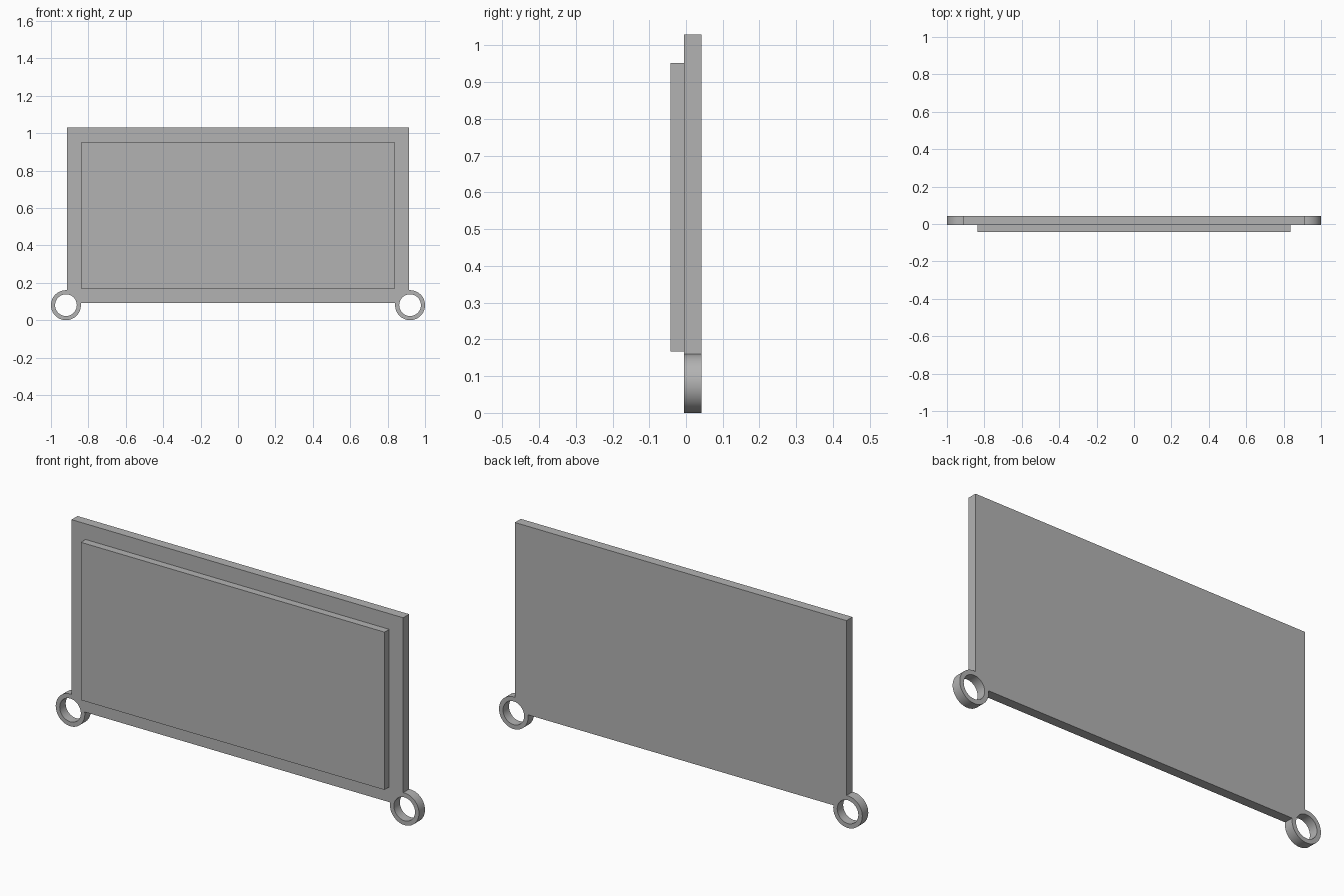
import bpy, bmesh, math

cube = bpy.data.objects.get("Cube")
if cube:
    bpy.data.objects.remove(cube, do_unlink=True)

# Main dimensions
HALF_W, BOTTOM, TOP = 0.913, 0.092, 1.03
FRONT, BACK = -0.005, 0.042
RING_X, RING_Z, RING_R, HOLE_R = 0.92, 0.08, 0.08, 0.058
STEPS = 64

grey = bpy.data.materials.new("plain grey")
grey.use_nodes = True
colour = (0.45, 0.45, 0.45, 1)
grey.diffuse_color = colour
grey.node_tree.nodes["Principled BSDF"].inputs["Base Color"].default_value = colour


def arc(radius, start, end, steps):
    """Points on an arc around the right-hand ring centre."""
    return [(RING_X + radius * math.cos(a), RING_Z + radius * math.sin(a))
            for a in (start + (end - start) * i / steps for i in range(steps + 1))]


def mirrored(points):
    return [(-x, z) for x, z in reversed(points)]


def slab(name, loops, front, back):
    """Fill closed x-z loops (outline and holes) and extrude them along y."""
    bm = bmesh.new()
    edges = []
    for loop in loops:
        verts = [bm.verts.new((x, front, z)) for x, z in loop]
        edges += [bm.edges.new((v, verts[i - 1])) for i, v in enumerate(verts)]
    bmesh.ops.triangle_fill(bm, edges=edges, use_beauty=True)
    result = bmesh.ops.extrude_face_region(bm, geom=bm.faces[:], use_keep_orig=True)
    moved = [g for g in result["geom"] if isinstance(g, bmesh.types.BMVert)]
    bmesh.ops.translate(bm, verts=moved, vec=(0, back - front, 0))
    bmesh.ops.recalc_face_normals(bm, faces=bm.faces[:])
    mesh = bpy.data.meshes.new(name)
    bm.to_mesh(mesh)
    bm.free()
    mesh.materials.append(grey)
    obj = bpy.data.objects.new(name, mesh)
    bpy.context.collection.objects.link(obj)
    bpy.ops.object.select_all(action="DESELECT")
    obj.select_set(True)
    bpy.context.view_layer.objects.active = obj
    bpy.ops.object.shade_smooth_by_angle(angle=math.radians(30))
    return obj


# Back plate whose lower corners run into the two open rings
start = math.pi - math.asin((BOTTOM - RING_Z) / RING_R)
end = 2 * math.pi + math.acos((HALF_W - RING_X) / RING_R)
right_side = arc(RING_R, start, end, STEPS) + [(HALF_W, TOP)]
hole = arc(HOLE_R, 0, 2 * math.pi, STEPS)[:-1]
slab("back_plate_with_rings",
     [right_side + mirrored(right_side), hole, mirrored(hole)], FRONT, BACK)

# Raised front panel
panel = [(0.836, 0.167), (0.836, 0.952)]
slab("front_panel", [panel + mirrored(panel)], -0.042, FRONT)
